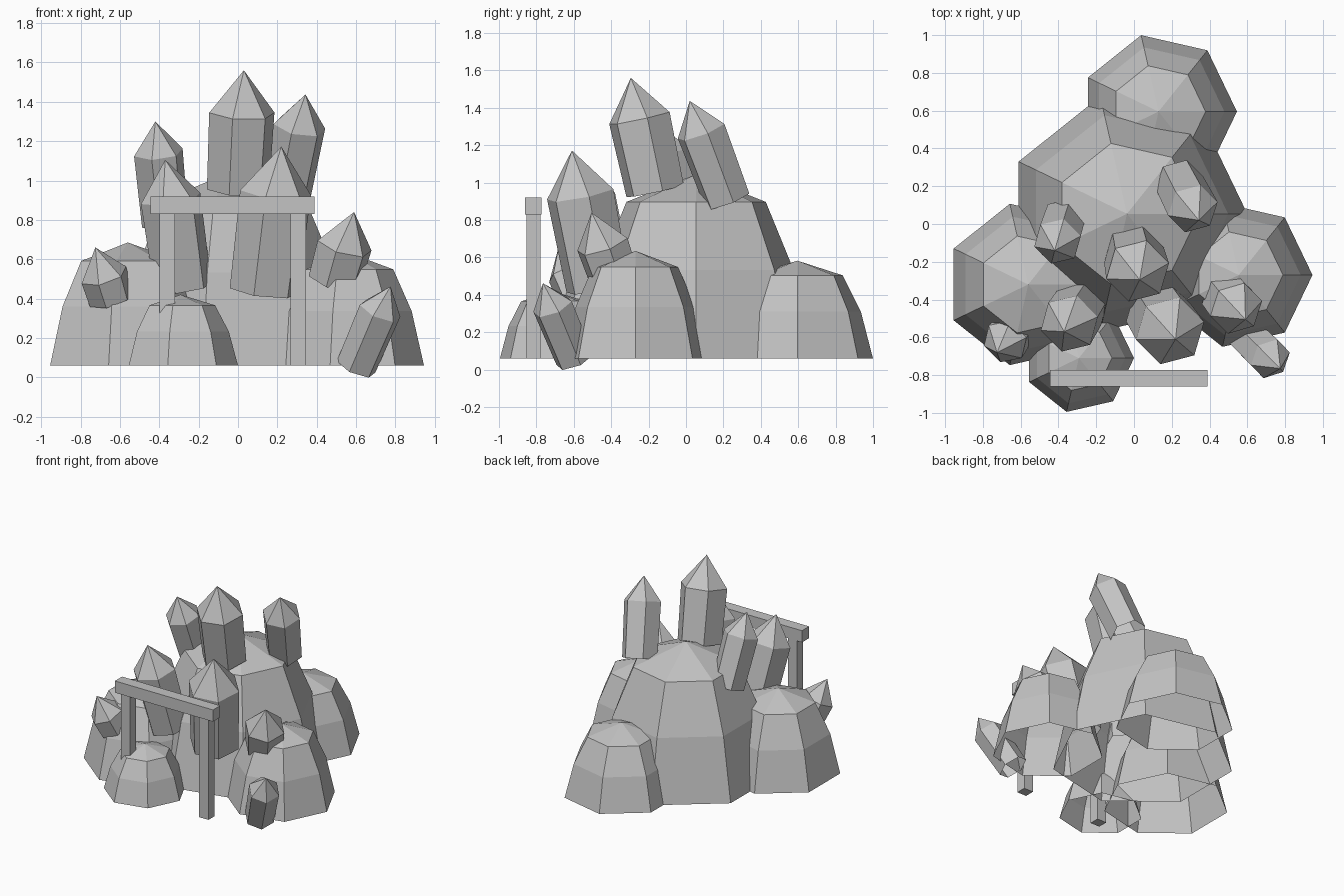
import bpy, bmesh, math
from mathutils import Vector

if "Cube" in bpy.data.objects:
    bpy.data.objects.remove(bpy.data.objects["Cube"])

stone = bpy.data.materials.new("stone grey")
stone.diffuse_color = (0.55, 0.55, 0.55, 1)
stone.use_nodes = True
stone.node_tree.nodes["Principled BSDF"].inputs["Base Color"].default_value = stone.diffuse_color


def add_object(name, bm):
    bmesh.ops.recalc_face_normals(bm, faces=bm.faces)
    mesh = bpy.data.meshes.new(name)
    bm.to_mesh(mesh)
    bm.free()
    mesh.materials.append(stone)
    obj = bpy.data.objects.new(name, mesh)
    bpy.context.collection.objects.link(obj)
    return obj


def lathe(name, base, axis, rings, tip, sides, phase=0.0):
    """Faceted open-bottomed shell: rings of (radius, distance along axis) closed by a tip."""
    base, axis = Vector(base), Vector(axis).normalized()
    rot = Vector((0, 0, 1)).rotation_difference(axis)
    bm = bmesh.new()
    loops = []
    for r, h in rings:
        loops.append([bm.verts.new(base + rot @ Vector((
            r * math.cos(phase + math.tau * i / sides),
            r * math.sin(phase + math.tau * i / sides), h))) for i in range(sides)])
    top = bm.verts.new(base + axis * tip)
    for a, b in zip(loops, loops[1:]):
        for i in range(sides):
            j = (i + 1) % sides
            bm.faces.new((a[i], a[j], b[j], b[i]))
    for i in range(sides):
        bm.faces.new((loops[-1][i], loops[-1][(i + 1) % sides], top))
    # keep normals pointing outwards on the open shell
    obj = add_object(name, bm)
    return obj


def box(name, lo, hi):
    bm = bmesh.new()
    bmesh.ops.create_cube(bm, size=1)
    for v in bm.verts:
        v.co = Vector([lo[k] + (v.co[k] + 0.5) * (hi[k] - lo[k]) for k in range(3)])
    return add_object(name, bm)


GROUND = 0.06

# seven-sided boulders: name, centre x, centre y, radius, peak height
boulders = [
    ("main_boulder", -0.037, 0.054, 0.637, 1.045),
    ("back_boulder", 0.13, 0.595, 0.415, 0.583),
    ("right_boulder", 0.555, -0.27, 0.39, 0.635),
    ("left_boulder", -0.56, -0.32, 0.438, 0.685),
    ("front_boulder", -0.292, -0.71, 0.292, 0.42),
]
for name, x, y, r, peak in boulders:
    h = peak - GROUND
    lathe(name, (x, y, GROUND), (0, 0, 1),
          [(r, 0), (0.84 * r, 0.48 * h), (0.6 * r, 0.85 * h)], h, 7)

# six-sided leaning crystals: base centre, tip, radius
crystals = [
    ("centre_crystal", (0.0, -0.165, 0.955), (0.03, -0.295, 1.56), 0.163),
    ("back_right_crystal", (0.24, 0.22, 0.905), (0.343, 0.02, 1.437), 0.13),
    ("back_left_crystal", (-0.37, 0.02, 0.78), (-0.42, -0.14, 1.30), 0.122),
    ("front_left_crystal", (-0.28, -0.43, 0.46), (-0.37, -0.57, 1.105), 0.15),
    ("front_right_crystal", (0.13, -0.47, 0.44), (0.22, -0.61, 1.172), 0.178),
    ("right_crystal", (0.49, -0.385, 0.49), (0.59, -0.505, 0.84), 0.138),
    ("left_crystal", (-0.645, -0.575, 0.40), (-0.725, -0.68, 0.66), 0.117),
    ("low_right_crystal", (0.60, -0.595, 0.053), (0.775, -0.765, 0.462), 0.107),
]
for name, base, tip, r in crystals:
    axis = Vector(tip) - Vector(base)
    length = axis.length
    lathe(name, base, axis, [(r, 0), (1.05 * r, length - 1.35 * r)], length, 6, 0.25)

# gateway: two posts and a crossbeam
for name, x in (("left_post", -0.36), ("right_post", 0.306)):
    box(name, (x - 0.039, -0.852, GROUND), (x + 0.039, -0.778, 0.84))
box("crossbeam", (-0.445, -0.86, 0.83), (0.39, -0.773, 0.92))
